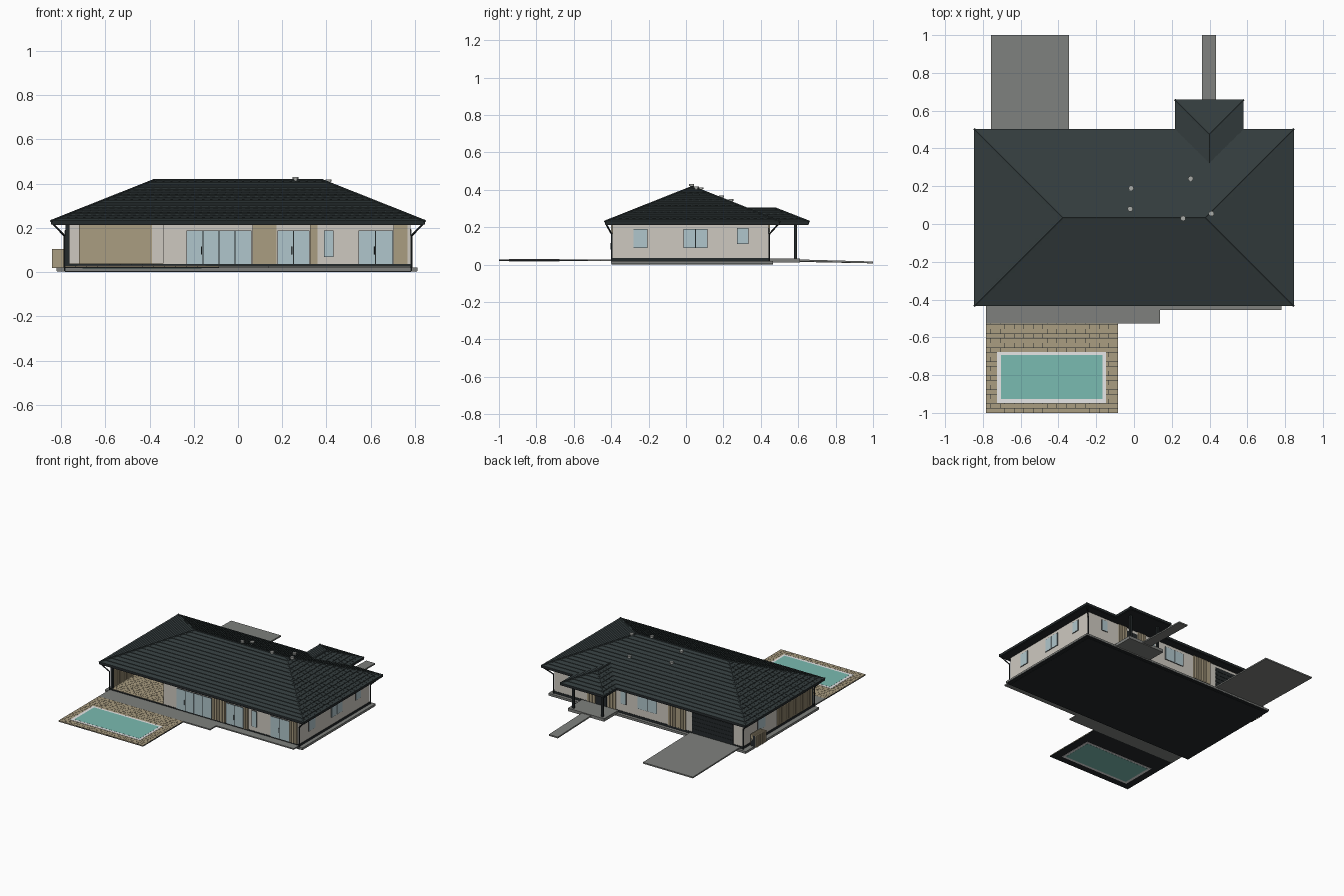
import bpy, bmesh, math
from mathutils import Vector, Matrix

if "Cube" in bpy.data.objects:
    bpy.data.objects.remove(bpy.data.objects["Cube"])


def mat(name, r, g, b):
    m = bpy.data.materials.new(name)
    lin = [((c / 255 + 0.055) / 1.055) ** 2.4 for c in (r, g, b)]
    m.diffuse_color = (*lin, 1)
    m.use_nodes = True
    m.node_tree.nodes["Principled BSDF"].inputs["Base Color"].default_value = m.diffuse_color
    return m


SLATE = mat("slate roof", 51, 60, 61)
DARK = mat("charcoal", 36, 41, 43)
WALL = mat("beige render", 206, 201, 192)
TAN = mat("tan timber and brick", 170, 157, 129)
GREY = mat("grey paving", 126, 128, 125)
GLASS = mat("window glass", 176, 198, 204)
WHITE = mat("white rim", 250, 250, 250)
WATER = mat("pool water", 122, 187, 177)
METAL = mat("vent metal", 170, 172, 168)


def finish(name, bm, material):
    me = bpy.data.meshes.new(name)
    bm.to_mesh(me)
    bm.free()
    me.materials.append(material)
    ob = bpy.data.objects.new(name, me)
    bpy.context.collection.objects.link(ob)
    return ob


def boxes(name, material, items):
    """One object out of (x0, x1, y0, y1, z0, z1) boxes."""
    bm = bmesh.new()
    for x0, x1, y0, y1, z0, z1 in items:
        m = Matrix.Translation(((x0 + x1) / 2, (y0 + y1) / 2, (z0 + z1) / 2))
        m = m @ Matrix.Diagonal((abs(x1 - x0), abs(y1 - y0), abs(z1 - z0), 1))
        bmesh.ops.create_cube(bm, size=1, matrix=m)
    return finish(name, bm, material)


def rods(name, material, items, sides=8):
    """One object out of (start, end, radius) rods."""
    bm = bmesh.new()
    for a, b, r in items:
        a, b = Vector(a), Vector(b)
        m = Matrix.Translation((a + b) / 2) @ (b - a).to_track_quat('Z', 'Y').to_matrix().to_4x4()
        bmesh.ops.create_cone(bm, cap_ends=True, segments=sides, radius1=r, radius2=r,
                              depth=(b - a).length, matrix=m)
    return finish(name, bm, material)


X0, X1, Y0, Y1 = -0.78, 0.78, -0.393, 0.441   # wall lines
RX, RY = -0.34, 0.04                          # covered terrace recess


# Place a plate on a wall: a = along the wall, d = outward distance
def on_wall(side, pos, a0, a1, d0, d1, z0, z1):
    s = -1 if side in ("front", "left") else 1
    p, q = sorted((pos + s * d0, pos + s * d1))
    if side in ("front", "back"):
        return (a0, a1, p, q, z0, z1)
    return (p, q, a0, a1, z0, z1)


def window(name, side, pos, a0, a1, z0, z1, n):
    boxes(name + "_frame", DARK, [on_wall(side, pos, a0, a1, -0.002, 0.003, z0, z1)])
    w, g = (a1 - a0) / n, 0.0022
    boxes(name + "_glass", GLASS, [on_wall(side, pos, a0 + i * w + g, a0 + (i + 1) * w - g,
                                           0, 0.0045, z0 + g, z1 - g) for i in range(n)])


def battens(name, side, pos, a0, a1, z0=0.036, z1=0.214):
    boxes(name + "_backing", TAN, [on_wall(side, pos, a0, a1, -0.002, 0.002, z0, z1)])
    n = max(2, round((a1 - a0) / 0.022))
    w = (a1 - a0) / n
    boxes(name, TAN, [on_wall(side, pos, a0 + i * w, a0 + (i + 0.7) * w, 0, 0.007, z0, z1)
                      for i in range(n)])


# Base, apron and walls
boxes("plinth", DARK, [(X0 - 0.003, X1 + 0.003, Y0 - 0.003, Y1 + 0.003, 0, 0.036)])
boxes("apron", GREY, [(-0.82, 0.812, Y0 - 0.007, 0.466, 0.006, 0.02)])
boxes("apron_underside", DARK, [(-0.818, 0.81, Y0 - 0.005, 0.464, 0.002, 0.007)])
boxes("walls", WALL, [(RX, X1, Y0, Y1, 0.034, 0.216), (X0, RX, RY, Y1, 0.034, 0.216)])

# Front openings and timber panels
window("living_doors", "front", Y0, -0.232, 0.06, 0.034, 0.188, 4)
window("dining_doors", "front", Y0, 0.178, 0.323, 0.034, 0.188, 2)
window("front_slit_window", "front", Y0, 0.39, 0.432, 0.068, 0.188, 1)
window("bedroom_doors", "front", Y0, 0.544, 0.702, 0.034, 0.188, 2)
for i, (a, b) in enumerate([(0.065, 0.175), (0.325, 0.36), (0.704, 0.766)]):
    battens(f"front_panel_{i}", "front", Y0, a, b)
battens("terrace_panel", "front", RY, -0.72, -0.39)
rods("door_handles", DARK, [((x, Y0 - 0.008, 0.08), (x, Y0 - 0.008, 0.115), 0.002)
                            for x in (-0.165, 0.245, 0.618)])

# Right and left windows
window("right_window_a", "right", X1, -0.282, -0.206, 0.09, 0.19, 1)
window("right_window_b", "right", X1, -0.014, 0.115, 0.09, 0.19, 2)
window("right_window_c", "right", X1, 0.273, 0.334, 0.11, 0.195, 1)
window("left_window", "left", X0, 0.18, 0.27, 0.09, 0.19, 1)

# Back: garage door, windows, entrance
boxes("garage_door", DARK, [on_wall("back", Y1, -0.70, -0.36, -0.002, 0.003 + 0.002 * (i % 2),
                                    0.034 + i * 0.0145, 0.0485 + i * 0.0145) for i in range(11)])
battens("back_panel", "back", Y1, -0.31, -0.16)
window("kitchen_window", "back", Y1, -0.07, 0.09, 0.09, 0.19, 2)
window("hall_window", "back", Y1, 0.185, 0.23, 0.09, 0.19, 1)
window("bath_window", "back", Y1, 0.61, 0.66, 0.11, 0.195, 1)
battens("entry_panel_left", "back", Y1, 0.44, 0.51)
battens("entry_panel_right", "back", Y1, 0.27, 0.34)
boxes("entry_door", DARK, [on_wall("back", Y1, 0.345, 0.435, -0.002, 0.005, 0.036, 0.188)])

# Side timber screen of the covered terrace, corner post
n = 15
step = (RY - Y0 - 0.02) / n
boxes("terrace_screen", TAN, [(X0, X0 + 0.012, Y0 + 0.02 + i * step, Y0 + 0.02 + (i + 0.62) * step,
                               0.036, 0.214) for i in range(n)])
boxes("terrace_post", DARK, [(X0, X0 + 0.018, Y0, Y0 + 0.018, 0.036, 0.214)])

# Slatted box around the outdoor unit
boxes("unit_box", DARK, [(-0.832, -0.795, 0.262, 0.368, 0.02, 0.1)])
boxes("unit_slats", TAN, [(-0.842, -0.79, 0.255 + i * 0.02, 0.268 + i * 0.02, 0.018, 0.105)
                          for i in range(6)])


# Brick paving in running bond
def bricks(name, x0, x1, y0, y1, z0, z1, bw=0.05, bh=0.0247, g=0.0014):
    items = []
    for r in range(math.ceil((y1 - y0) / bh)):
        ya, yb = y0 + r * bh, min(y1, y0 + (r + 1) * bh - g)
        for c in range(math.ceil((x1 - x0) / bw) + 1):
            xa = x0 + (c - 0.5 * (r % 2)) * bw
            a, b = max(x0, xa), min(x1, xa + bw - g)
            if b - a > 0.002 and yb - ya > 0.002:
                items.append((a, b, ya, yb, z0, z1))
    boxes(name, TAN, items)


bricks("covered_terrace_floor", X0, RX, Y0, RY, 0.034, 0.038)
bricks("pool_deck", -0.783, -0.085, -1.0, -0.526, 0.022, 0.028)
boxes("pool_deck_base", DARK, [(-0.783, -0.085, -1.0, -0.526, 0.019, 0.0265)])
boxes("pool_rim", WHITE, [(-0.725, -0.148, -0.947, -0.677, 0.0175, 0.0295)])
boxes("pool_water", WATER, [(-0.704, -0.166, -0.927, -0.694, 0.0165, 0.0302)])
boxes("terrace", GREY, [(X0 - 0.003, 0.138, -0.526, Y0, 0.019, 0.028),
                        (0.138, 0.78, -0.456, Y0, 0.019, 0.028)])


# Sloping driveway and path
def ramp(name, x0, x1, y0, y1):
    ob = boxes(name, GREY, [(x0, x1, y0, y1, 0.018, 0.028)])
    for v in ob.data.vertices:
        if v.co.y > y1 - 0.01:
            v.co.z -= 0.011


ramp("driveway", -0.757, -0.344, Y1, 1.0)
ramp("path", 0.36, 0.434, 0.6, 1.0)
boxes("porch_platform", GREY, [(0.25, 0.55, Y1, 0.61, 0.012, 0.034)])
boxes("porch_posts", DARK, [(x - 0.008, x + 0.008, 0.577, 0.593, 0.03, 0.22) for x in (0.28, 0.52)])


# Tiled hip roof: stepped tiles on four slopes plus ridge caps
def hip_roof(name, x0, x1, y0, y1, z, rise, rows):
    d = min(x1 - x0, y1 - y0) / 2
    bm = bmesh.new()
    corners = [Vector((x0, y0, z)), Vector((x1, y0, z)), Vector((x1, y1, z)), Vector((x0, y1, z))]
    for k in range(4):
        o, e = corners[k], corners[(k + 1) % 4]
        L = (e - o).length
        u = (e - o) / L
        inn = Vector((-u.y, u.x, 0))
        cols = round(L / 0.036)

        def pt(a, t, lift):
            a = min(max(a, t * d), L - t * d)
            return bm.verts.new(o + u * a + inn * (t * d) + Vector((0, 0, t * rise + lift)))
        for r in range(rows):
            t0, t1 = r / rows, (r + 1) / rows
            for c in range(cols):
                a0, a1 = c * L / cols, (c + 1) * L / cols
                if a1 <= t0 * d or a0 >= L - t0 * d:
                    continue
                f0, f1 = pt(a0, t0, 0.0045), pt(a1, t0, 0.0035)
                b1, b0 = pt(a1, t1, 0.0), pt(a0, t1, 0.001)
                bm.faces.new((f0, f1, b1, b0))
                bm.faces.new((pt(a0, t0, 0), pt(a1, t0, 0), f1, f0))
    bmesh.ops.dissolve_degenerate(bm, dist=1e-5, edges=bm.edges)
    finish(name + "_tiles", bm, SLATE)
    cx, cy, top = (x0 + x1) / 2, (y0 + y1) / 2, z + rise
    if x1 - x0 > y1 - y0:
        ra, rb = (x0 + d, cy, top), (x1 - d, cy, top)
        ends = [ra, rb, rb, ra]
    else:
        ra, rb = (cx, y0 + d, top), (cx, y1 - d, top)
        ends = [ra, ra, rb, rb]
    rods(name + "_ridge_caps", SLATE, [(ra, rb, 0.006)] +
         [(c, e, 0.006) for c, e in zip(corners, ends)], 6)
    # soffit slab and gutter edge
    i = 0.006
    boxes(name + "_soffit", DARK, [(x0 + i, x1 - i, y0 + i, y1 - i, z - 0.018, z)])
    boxes(name + "_gutter", DARK, [(x0, x1, y0, y0 + 0.01, z - 0.014, z + 0.002),
                                   (x0, x1, y1 - 0.01, y1, z - 0.014, z + 0.002),
                                   (x0, x0 + 0.01, y0, y1, z - 0.014, z + 0.002),
                                   (x1 - 0.01, x1, y0, y1, z - 0.014, z + 0.002)])


hip_roof("main_roof", -0.846, 0.846, -0.434, 0.503, 0.23, 0.186, 16)
hip_roof("porch_roof", 0.217, 0.581, 0.14, 0.658, 0.23, 0.071, 6)

# Downpipes at the four corners
pipes = []
for x, ex in ((X0 - 0.004, -0.84), (X1 + 0.004, 0.84)):
    for y, ey in ((Y0 - 0.004, -0.43), (Y1 + 0.004, 0.498)):
        pipes += [((x, y, 0.005), (x, y, 0.165), 0.0045), ((x, y, 0.163), (ex, ey, 0.222), 0.0045)]
rods("downpipes", DARK, pipes)

# Roof vents
vents = []
for x, y in ((-0.015, 0.19), (-0.02, 0.08), (0.3, 0.24), (0.26, 0.03), (0.41, 0.055)):
    z = 0.416 - abs(y - 0.0345) * 0.397
    z = min(z, 0.416 - max(0, x - 0.3775) * 0.397)
    vents += [((x, y, z - 0.01), (x, y, z + 0.01), 0.008), ((x, y, z + 0.006), (x, y, z + 0.016), 0.014)]
rods("roof_vents", METAL, vents, 12)
